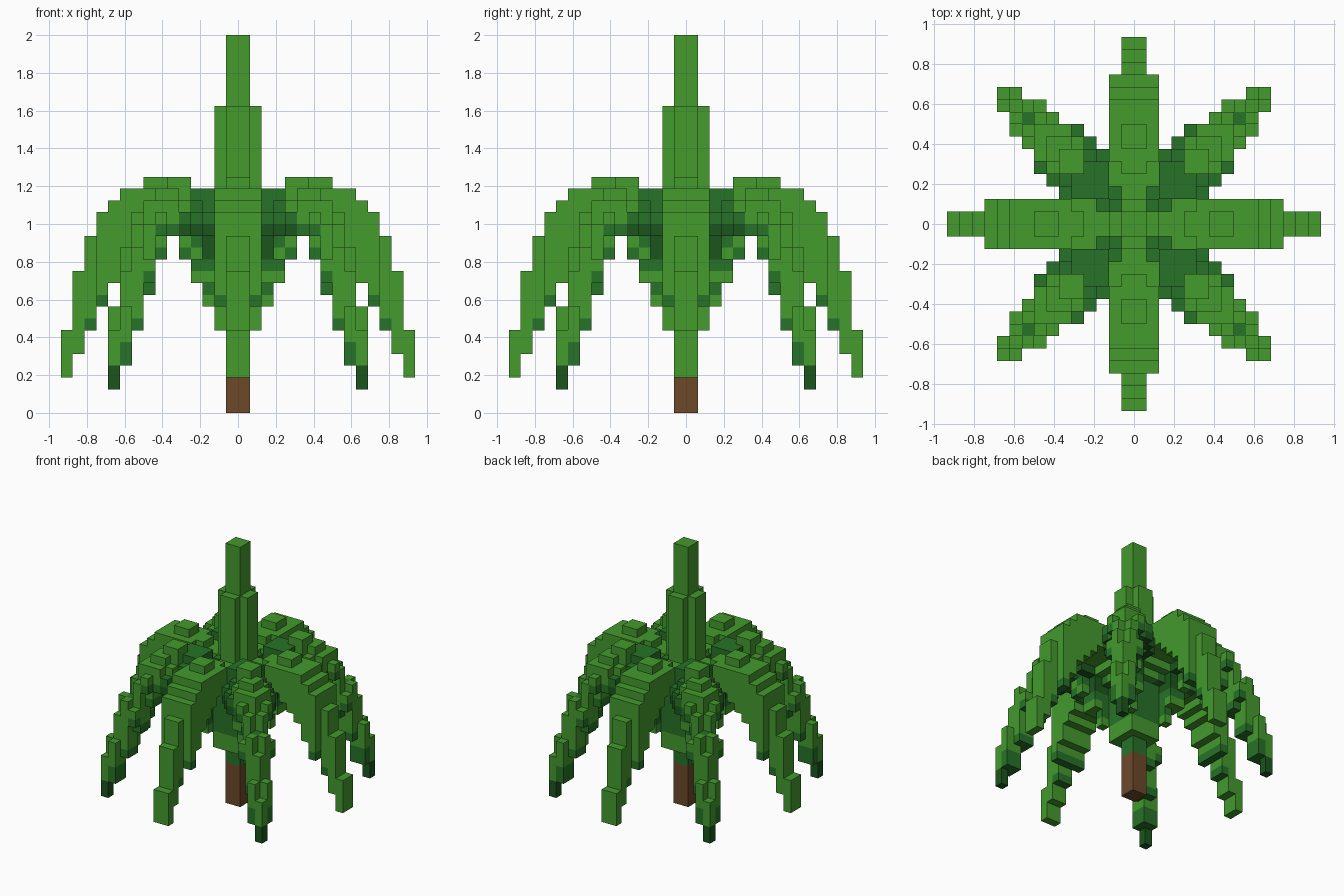
import bpy, bmesh
from mathutils import Vector

cube = bpy.data.objects.get("Cube")
if cube:
    bpy.data.objects.remove(cube)

U = 0.0625  # edge of one block


def material(name, rgb):
    m = bpy.data.materials.new(name)
    m.use_nodes = True
    m.diffuse_color = (*rgb, 1)
    bsdf = next(n for n in m.node_tree.nodes if n.type == 'BSDF_PRINCIPLED')
    bsdf.inputs["Base Color"].default_value = (*rgb, 1)
    bsdf.inputs["Roughness"].default_value = 0.9
    return m


LIGHT, MID, DARK, BROWN = range(4)
MATS = [material("leaf_green", (0.057, 0.325, 0.027)),
        material("mid_green", (0.02, 0.168, 0.021)),
        material("deep_green", (0.011, 0.09, 0.012)),
        material("bark_brown", (0.15, 0.068, 0.023))]

parts = {}  # part name -> {block cell: colour}


def column(part, x, y, z0, z1, colour):
    """Stack blocks from z0 to z1; colour is an index or a rule of z."""
    cells = parts.setdefault(part, {})
    for z in range(z0, z1):
        cells[x, y, z] = colour(z) if callable(colour) else colour


def turn(x, y, quarter):
    for _ in range(quarter):
        x, y = -1 - y, x
    return x, y


# Trunk, core and the plus-shaped young shoot
for x in range(-2, 2):
    for y in range(-2, 2):
        inner_x, inner_y = x in (-1, 0), y in (-1, 0)
        if inner_x and inner_y:
            column("trunk", x, y, 0, 5, BROWN)
            column("core", x, y, 5, 17, MID)
            column("shoot", x, y, 17, 32, LIGHT)
        elif inner_x or inner_y:
            column("core", x, y, 7, 17, lambda z: LIGHT if z < 9 else MID)
            column("shoot", x, y, 17, 26, LIGHT)
        else:
            column("core", x, y, 7, 18, lambda z: LIGHT if z < 9 else MID)

# Straight fronds: (bottom, top) for every block outward from the core
STRAIGHT = [(14, 18), (15, 18), (16, 19), (16, 19), (16, 19), (15, 19),
            (14, 19), (13, 19), (11, 18), (9, 17), (7, 15), (5, 12), (3, 7)]
for q, side in enumerate(("left", "back", "right", "front")):
    for x, (low, high) in enumerate(STRAIGHT, 2):
        half = 2 if x < 12 else 1
        for y in range(-half, half):
            edge = y in (-2, 1)
            top = high
            if edge and x < 5:
                top = 17 if x == 2 else 18
            elif not edge and x in (6, 7):
                top = 20

            def tint(z):
                if edge and x == 2:
                    return MID
                return MID if z == low and 10 < x < 13 else LIGHT
            column(side + "_frond", *turn(x, y, q), low, top, tint)

# Corner fronds: first and last block of each row, underside and top heights
ROWS = {2: (2, 5), 3: (2, 6), 4: (2, 7), 5: (2, 7), 6: (3, 8),
        7: (4, 9), 8: (6, 9), 9: (7, 10), 10: (9, 10)}
RISE = {2: 9, 3: 11, 4: 13, 5: 15}
FALL = {6: 13, 7: 10, 8: 7, 9: 4, 10: 2}
CREST = {13: 18, 14: 18, 15: 16, 16: 14, 17: 14, 18: 12, 19: 9, 20: 7}
for q, side in enumerate(("back_left", "back_right", "front_right", "front_left")):
    for y, (first, last) in ROWS.items():
        for x in range(first, last + 1):
            near, far = min(x, y), max(x, y)
            off = max(0, far - near - 1)
            high = CREST.get(x + y, 19)
            if far > 4:
                high -= off
            if near >= 4 and far <= 5:
                high = 20
            if far <= 5:
                low = RISE[far] + 2 * off
            else:
                low = FALL[near] + 2 * off if near > 5 else 15
            low = min(low, high - 2)

            def tint(z):
                if near <= 3 or (near, far) == (4, 7):
                    if z >= 17 or z == high - 1:
                        return MID
                    if z >= 15 or (z >= 13 and near == 2):
                        return DARK
                    return LIGHT if z == low and far < 5 else MID
                if near == 10 and z < 4:
                    return DARK
                if near == far == 8 and z == high - 1:
                    return MID
                return MID if z < low + (2 if near == 9 else 1) else LIGHT
            column(side + "_frond", *turn(x, y, q), low, high, tint)

# Turn the blocks into one clean mesh per part, keeping only outer faces
filled = set().union(*parts.values())
for name, cells in parts.items():
    bm = bmesh.new()
    for cell, colour in cells.items():
        for axis in range(3):
            for sign in (-1, 1):
                step = [0, 0, 0]
                step[axis] = sign
                if tuple(c + s for c, s in zip(cell, step)) in filled:
                    continue
                ring = []
                for a, b in ((0, 0), (1, 0), (1, 1), (0, 1))[::sign]:
                    p = list(cell)
                    p[axis] += sign > 0
                    p[(axis + 1) % 3] += a
                    p[(axis + 2) % 3] += b
                    ring.append(bm.verts.new(Vector(p) * U))
                bm.faces.new(ring).material_index = colour
    bmesh.ops.remove_doubles(bm, verts=bm.verts[:], dist=U / 100)
    bmesh.ops.dissolve_limit(bm, angle_limit=0.01, verts=bm.verts[:],
                             edges=bm.edges[:], delimit={'MATERIAL'})
    mesh = bpy.data.meshes.new(name)
    bm.to_mesh(mesh)
    bm.free()
    for m in MATS:
        mesh.materials.append(m)
    bpy.context.collection.objects.link(bpy.data.objects.new(name, mesh))
